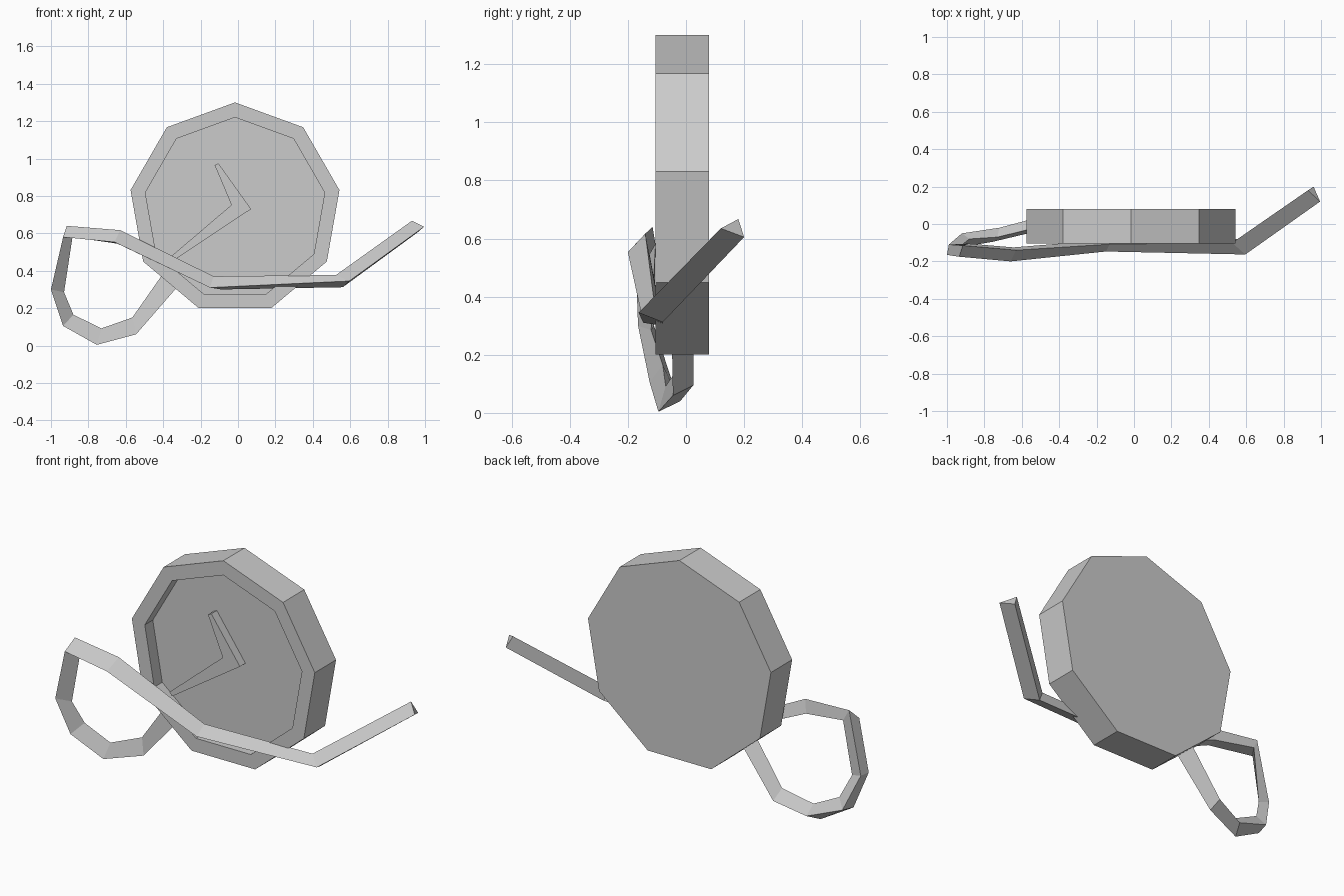
import bpy, bmesh
from math import sin, cos, tau
from mathutils import Vector

if "Cube" in bpy.data.objects:
    bpy.data.objects.remove(bpy.data.objects["Cube"])


def finish(name, bm):
    bmesh.ops.recalc_face_normals(bm, faces=bm.faces)
    mesh = bpy.data.meshes.new(name)
    bm.to_mesh(mesh)
    bm.free()
    obj = bpy.data.objects.new(name, mesh)
    bpy.context.collection.objects.link(obj)
    return obj


def loft(name, rings):
    """Skin a list of equal-sized point rings and cap both ends."""
    bm = bmesh.new()
    loops = [[bm.verts.new(Vector(p)) for p in ring] for ring in rings]
    n = len(loops[0])
    for a, b in zip(loops, loops[1:]):
        for i in range(n):
            j = (i + 1) % n
            bm.faces.new((a[i], a[j], b[j], b[i]))
    bm.faces.new(loops[0])
    bm.faces.new(loops[-1])
    return finish(name, bm)


def nonagon(radius, y):
    return [(-0.016 + radius * sin(tau * i / 9), y, 0.733 + radius * cos(tau * i / 9))
            for i in range(9)]


# Nine-sided case with a recessed dial
RIM, DIAL, FRONT, FLOOR, BACK = 0.567, 0.487, -0.105, -0.035, 0.08
loft("watch_case", [nonagon(RIM, BACK), nonagon(RIM, FRONT),
                    nonagon(DIAL, FRONT), nonagon(DIAL, FLOOR)])

# Both hands as one bent plate standing on the dial
hands = [(-0.125, 0.965), (-0.105, 0.975), (0.07, 0.73), (-0.345, 0.455),
         (-0.36, 0.475), (-0.035, 0.752)]
loft("clock_hands", [[(x, y, z) for x, z in hands] for y in (FLOOR + 0.003, -0.083)])

# Triangular strap: cross-sections from the free end to the case rim
strap = [
    [(.93, .18, .667), (.995, .12, .635), (.96, .20, .605)],
    [(.525, -.10, .378), (.595, -.163, .345), (.56, -.08, .312)],
    [(-.13, -.108, .37), (-.15, -.147, .31), (-.09, -.08, .30)],
    [(-.63, -.14, .617), (-.66, -.20, .553), (-.645, -.125, .545)],
    [(-.915, -.115, .64), (-.935, -.175, .58), (-.885, -.105, .58)],
    [(-.99, -.11, .30), (-1.0, -.165, .30), (-.93, -.12, .285)],
    [(-.92, -.05, .115), (-.935, -.125, .105), (-.88, -.08, .165)],
    [(-.72, -.02, .04), (-.755, -.095, .004), (-.73, -.07, .092)],
    [(-.55, .025, .095), (-.545, -.045, .06), (-.565, -.03, .15)],
    [(-.35, .025, .365), (-.31, -.05, .33), (-.39, -.04, .40)],
]
loft("strap", strap)
